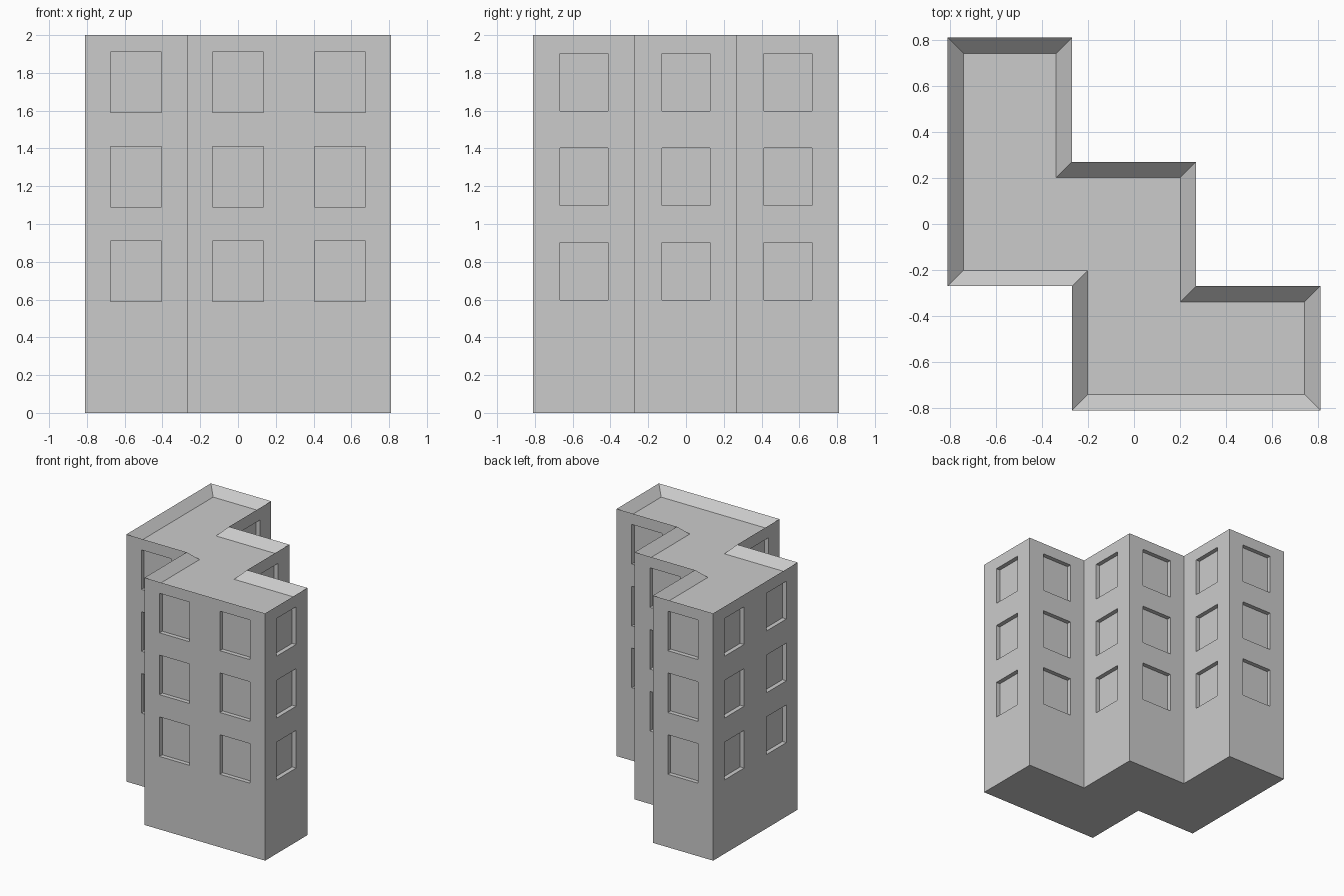
import bpy, bmesh
from mathutils import Matrix, Vector

if "Cube" in bpy.data.objects:
    bpy.data.objects.remove(bpy.data.objects["Cube"])

S, L = 0.27, 0.81      # inner and outer steps of the stepped footprint
H = 2.0                # building height
RIM, DROP = 0.068, 0.067   # parapet width and roof depth
DEPTH = 0.035          # window recess


def make_object(name, bm):
    bmesh.ops.recalc_face_normals(bm, faces=bm.faces)
    mesh = bpy.data.meshes.new(name)
    bm.to_mesh(mesh)
    bm.free()
    obj = bpy.data.objects.new(name, mesh)
    bpy.context.collection.objects.link(obj)
    return obj


# Walls: stepped footprint extruded up, roof inset and sunk behind a parapet
outline = [(-L, -S), (-S, -S), (-S, -L), (L, -L), (L, -S),
           (S, -S), (S, S), (-S, S), (-S, L), (-L, L)]
bm = bmesh.new()
base = bm.faces.new([bm.verts.new((x, y, 0)) for x, y in outline])
ext = bmesh.ops.extrude_face_region(bm, geom=[base], use_keep_orig=True)["geom"]
bmesh.ops.translate(bm, vec=(0, 0, H),
                    verts=[g for g in ext if isinstance(g, bmesh.types.BMVert)])
bmesh.ops.recalc_face_normals(bm, faces=bm.faces)
roof = max(bm.faces, key=lambda f: f.calc_center_median().z)
bmesh.ops.inset_region(bm, faces=[roof], thickness=RIM, use_even_offset=True)
bmesh.ops.translate(bm, vec=(0, 0, -DROP), verts=roof.verts)
building = make_object("building", bm)

# Window cutters: three storeys on every bay of every wall
P = 0.54
front_back = [(-P, -S), (0, -L), (P, -L), (-P, L), (0, S), (P, -S)]
left_right = [(-L, P), (-L, 0), (-S, -P), (-S, P), (S, 0), (L, -P)]
bm = bmesh.new()


def cut(x, y, z, size):
    m = Matrix.Translation((x, y, z)) @ Matrix.Diagonal(Vector((*size, 1)))
    bmesh.ops.create_cube(bm, size=1, matrix=m)


for z in (0.75, 1.25, 1.75):
    for x, y in front_back:
        cut(x, y, z, (0.27, 2 * DEPTH, 0.32))
    for x, y in left_right:
        cut(x, y, z, (2 * DEPTH, 0.252, 0.305))
cutter = make_object("window_cutter", bm)
cutter.hide_render = True

# Cut the recesses and drop the helper
mod = building.modifiers.new("windows", "BOOLEAN")
mod.operation = "DIFFERENCE"
mod.solver = "EXACT"
mod.object = cutter
bpy.context.view_layer.objects.active = building
building.select_set(True)
bpy.ops.object.modifier_apply(modifier=mod.name)
bpy.data.objects.remove(cutter)
